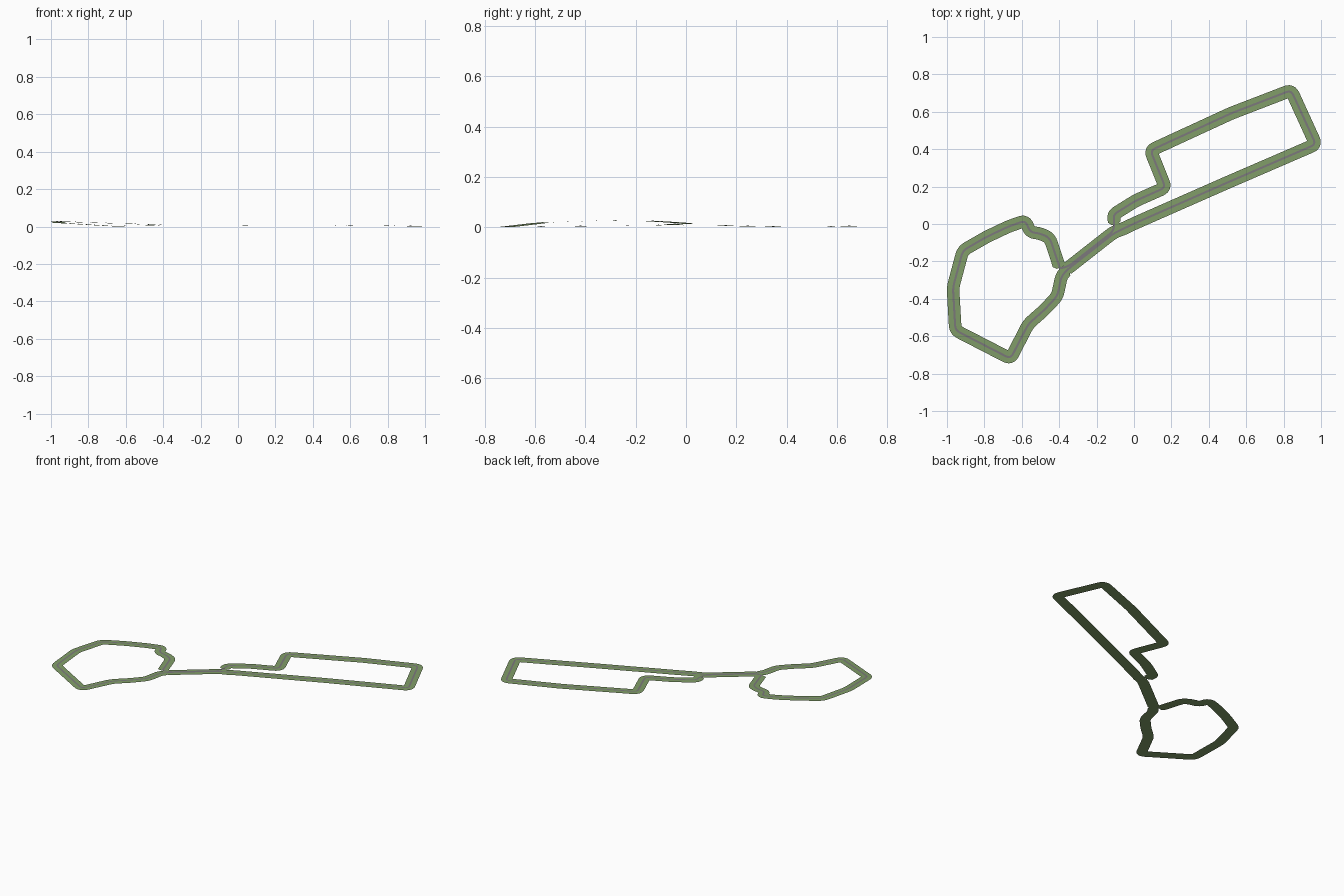
import bpy, bmesh
from mathutils import Vector

if "Cube" in bpy.data.objects:
    bpy.data.objects.remove(bpy.data.objects["Cube"])


def material(name, colour):
    m = bpy.data.materials.new(name)
    m.diffuse_color = colour
    m.use_nodes = True
    m.node_tree.nodes["Principled BSDF"].inputs["Base Color"].default_value = m.diffuse_color
    return m


GRASS = material("grass", (0.22, 0.34, 0.14, 1))
ASPHALT = material("asphalt", (0.20, 0.19, 0.20, 1))

# Centre line of the two loops (x, y, z)
right_loop = [(-0.05, -0.022, .007), (0, 0.002, .007), (0.50, 0.222, .006), (0.972, 0.426, .002),
              (0.84, 0.715, .005), (0.52, 0.592, .006), (0.088, 0.393, .007), (0.168, 0.195, .007),
              (0.01, 0.125, .008), (-0.11, 0.05, .008), (-0.105, 0.012, .008)]
left_loop = [(-0.402, -0.22, .008), (-0.45, -0.075, .010), (-0.50, -0.051, .012),
             (-0.556, -0.043, .014), (-0.58, 0.018, .016), (-0.67, -0.013, .018),
             (-0.79, -0.07, .022), (-0.915, -0.142, .026), (-0.968, -0.34, .028),
             (-0.955, -0.568, .020), (-0.66, -0.72, .002), (-0.565, -0.535, .004),
             (-0.48, -0.46, .005), (-0.41, -0.385, .006), (-0.388, -0.28, .007)]
straight = [(-0.355, -0.237, .007), (-0.11, -0.045, .007), (-0.05, -0.022, .007)]


def rounded(points, radius, closed=False, steps=6):
    """Replace every corner of a path by a short curve."""
    pts = [Vector(p) for p in points]
    n, out = len(pts), []
    for i, p in enumerate(pts):
        if not closed and i in (0, n - 1):
            out.append(p)
            continue
        a, b = pts[i - 1] - p, pts[(i + 1) % n] - p
        s = p + a.normalized() * min(radius, a.length * 0.45)
        e = p + b.normalized() * min(radius, b.length * 0.45)
        for k in range(steps + 1):
            t = k / steps
            out.append(s * (1 - t) ** 2 + p * 2 * t * (1 - t) + e * t * t)
    return out


def ribbon(name, points, width, lift, mat, radius=0.028, closed=False):
    """Flat strip of constant width following a path."""
    path = rounded(points, radius, closed)
    n = len(path)
    bm = bmesh.new()
    rows = []

    def row(p, side, half):
        up = Vector((0, 0, lift))
        rows.append([bm.verts.new(p + side * half + up), bm.verts.new(p - side * half + up)])

    for i, p in enumerate(path):
        prev = path[i - 1] if closed or i else p
        nxt = path[(i + 1) % n] if closed or i < n - 1 else p
        d = nxt - prev
        d.z = 0
        d.normalize()
        side, h = Vector((-d.y, d.x, 0)), width / 2
        if not closed and i == 0:        # rounded start
            row(p - d * h * 0.45, side, h * 0.5)
        row(p, side, h)
        if not closed and i == n - 1:    # rounded end
            row(p + d * h * 0.45, side, h * 0.5)
    count = len(rows)
    for i in range(count if closed else count - 1):
        a, b = rows[i], rows[(i + 1) % count]
        bm.faces.new((a[0], a[1], b[1], b[0]))
    # inner corners may fold over, so keep every face looking up
    for f in bm.faces:
        f.normal_update()
        if f.normal.z < 0:
            f.normal_flip()
    me = bpy.data.meshes.new(name)
    bm.to_mesh(me)
    bm.free()
    me.materials.append(mat)
    ob = bpy.data.objects.new(name, me)
    bpy.context.collection.objects.link(ob)
    return ob


# Grass verges under the road
ribbon("right_loop_grass", right_loop, 0.069, -0.001, GRASS)
ribbon("left_loop_grass", left_loop + [(-0.366, -0.254, .007)], 0.067, -0.001, GRASS)
ribbon("straight_grass", straight, 0.07, -0.002, GRASS)

# One closed road; the two directions run side by side on the straight
outbound = [(-0.355, -0.243, .007), (-0.11, -0.051, .007)]
inbound = [(-0.11, -0.038, .007), (-0.35, -0.226, .007), (-0.395, -0.238, .008)]
ribbon("road", outbound + right_loop + inbound + left_loop, 0.011, 0.001, ASPHALT, closed=True)
